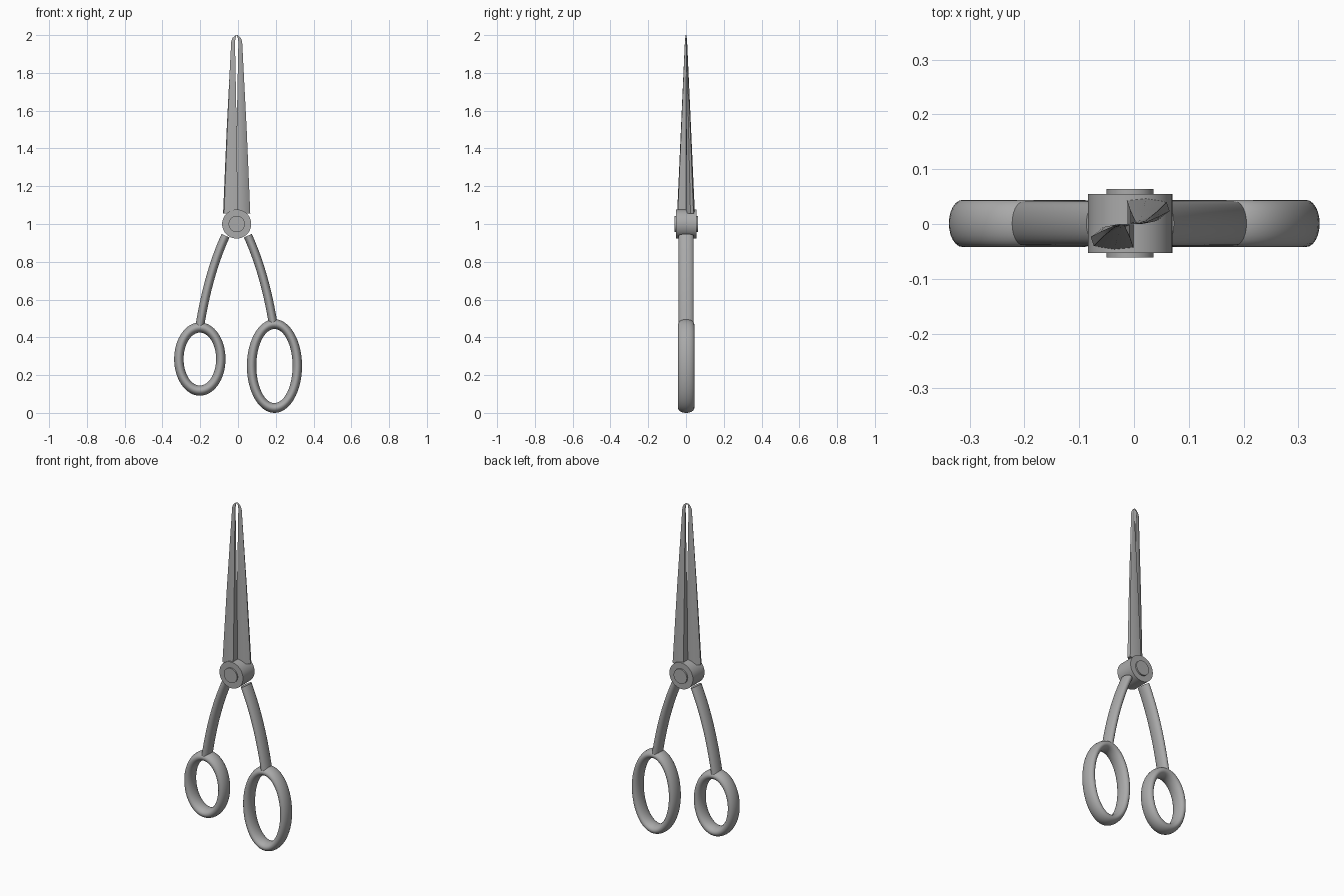
import bpy, bmesh, math
from mathutils import Vector

old = bpy.data.objects.get("Cube")
if old:
    bpy.data.objects.remove(old)

CX = -0.007      # pivot axis
PIVOT_Z = 1.0

steel = bpy.data.materials.new("grey steel")
steel.use_nodes = True
GREY = (0.4, 0.4, 0.4, 1)
steel.diffuse_color = GREY
steel.node_tree.nodes["Principled BSDF"].inputs["Base Color"].default_value = GREY


def make_object(name, bm, angle=40):
    bmesh.ops.recalc_face_normals(bm, faces=bm.faces)
    mesh = bpy.data.meshes.new(name)
    bm.to_mesh(mesh)
    bm.free()
    mesh.materials.append(steel)
    obj = bpy.data.objects.new(name, mesh)
    bpy.context.collection.objects.link(obj)
    bpy.ops.object.select_all(action='DESELECT')
    obj.select_set(True)
    bpy.context.view_layer.objects.active = obj
    bpy.ops.object.shade_smooth_by_angle(angle=math.radians(angle))
    return obj


def loft(name, sections, closed=False, angle=40):
    """Skin a list of equal-length point loops; cap the ends unless closed."""
    bm = bmesh.new()
    loops = [[bm.verts.new(p) for p in s] for s in sections]
    pairs = list(zip(loops, loops[1:]))
    if closed:
        pairs.append((loops[-1], loops[0]))
    for a, b in pairs:
        for i in range(len(a)):
            j = (i + 1) % len(a)
            bm.faces.new((a[i], a[j], b[j], b[i]))
    if not closed:
        bm.faces.new(loops[0])
        bm.faces.new(loops[-1])
    return make_object(name, bm, angle)


def turn(count):
    return [2 * math.pi * i / count for i in range(count)]


def disc(name, radius, y0, y1):
    rings = [[(CX + radius * math.cos(a), y, PIVOT_Z + radius * math.sin(a))
              for a in turn(48)] for y in (y0, y1)]
    loft(name, rings)


def finger_ring(name, x, z, rx, rz, tx, tz):
    """Elliptical ring; tx and tz are the half widths of the tube."""
    sections = []
    for a in turn(64):
        sections.append([(x + math.cos(a) * (rx - tx + tx * math.cos(b)),
                          0.001 + 0.043 * math.sin(b),
                          z + math.sin(a) * (rz - tz + tz * math.cos(b)))
                         for b in turn(24)])
    loft(name, sections, closed=True)


def handle_arm(name, side):
    """Oval bar swept along a gentle bow from the pivot to the finger ring."""
    p0, p1, p2 = Vector((0.059, 0.938)), Vector((0.15, 0.74)), Vector((0.195, 0.46))
    sections = []
    for i in range(17):
        t = i / 16
        p = p0 * (1 - t) ** 2 + p1 * 2 * t * (1 - t) + p2 * t * t
        d = ((p1 - p0) * (1 - t) + (p2 - p1) * t).normalized()
        n = Vector((-d.y, d.x))
        sections.append([(CX + side * (p.x + n.x * 0.023 * math.cos(b)),
                          0.001 + 0.04 * math.sin(b),
                          p.y + n.y * 0.023 * math.cos(b)) for b in turn(24)])
    loft(name, sections)


def blade(name, side):
    """Tapered blade; side = -1 gives the half-turned partner."""
    # unit cross-section: x from inner to outer edge, y from flat to back
    profile = [(0, 0.02), (0.35, 0.0), (0.7, 0.12), (1, 0.5),
               (0.93, 0.85), (0.45, 1), (0, 0.93)]
    # height, inner edge, outer edge, flat side, back side
    stations = [(1.055, -0.006, 0.072, 0.0, 0.047),
                (1.5, 0.0, 0.053, 0.0, 0.027),
                (1.965, 0.009, 0.029, 0.0, 0.006),
                (1.985, 0.006, 0.022, 0.0, 0.004),
                (2.0, 0.001, 0.005, 0.0, 0.002)]
    sections = [[(CX + side * (x0 + (x1 - x0) * u), side * (y0 + (y1 - y0) * v), z)
                 for u, v in profile] for z, x0, x1, y0, y1 in stations]
    loft(name, sections, angle=50)


# Pivot barrel with a rivet through it
disc("pivot_barrel", 0.077, -0.053, 0.055)
disc("pivot_rivet", 0.043, -0.061, 0.064)

# Blades and handle arms
for label, side in (("left", 1), ("right", -1)):
    blade(label + "_blade", side)
    handle_arm(label + "_handle_arm", side)

# Finger rings, the left one larger
finger_ring("left_finger_ring", 0.193, 0.248, 0.146, 0.248, 0.025, 0.026)
finger_ring("right_finger_ring", -0.202, 0.285, 0.136, 0.194, 0.025, 0.027)
